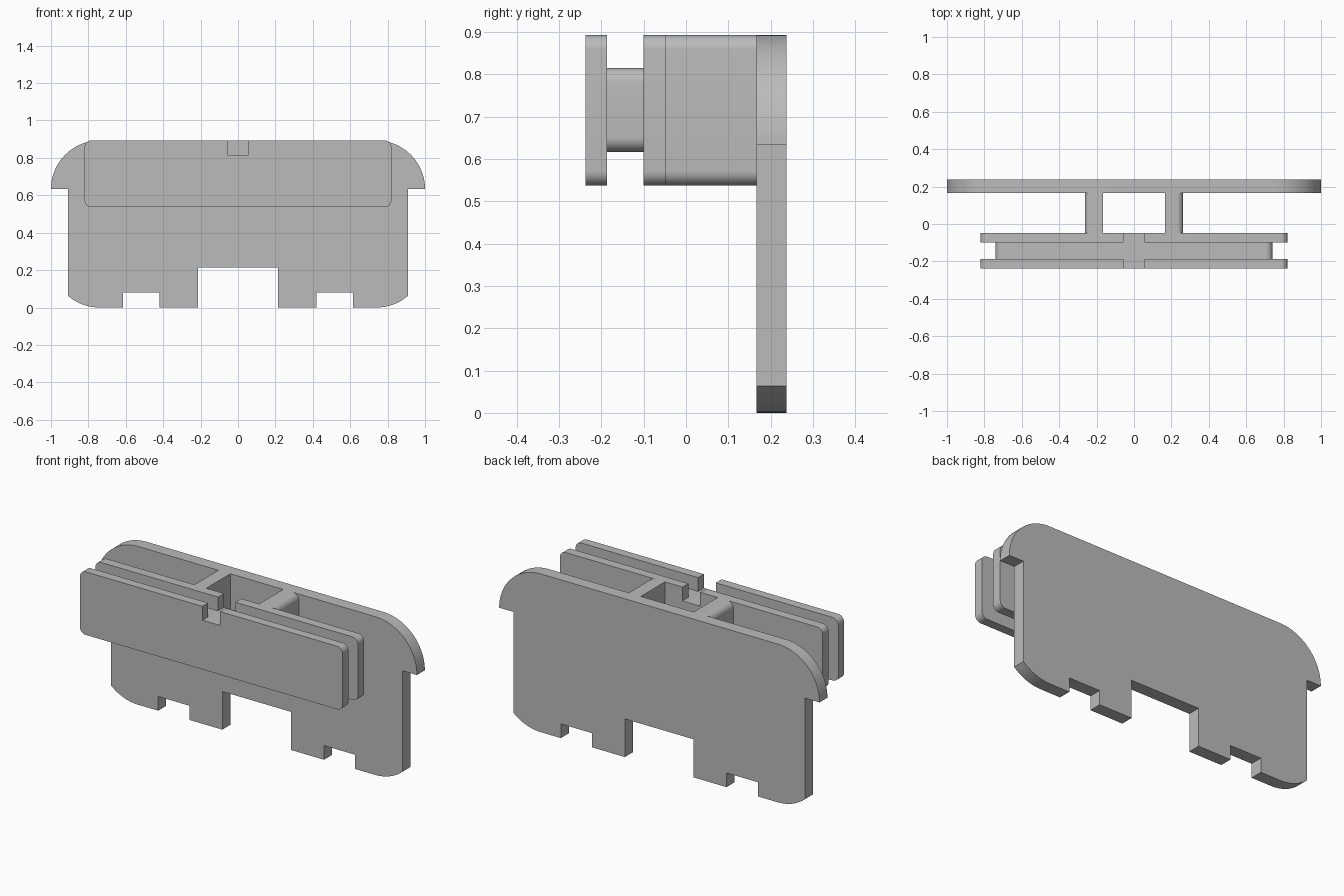
import bpy
import bmesh
from math import cos, sin, pi, radians

if "Cube" in bpy.data.objects:
    bpy.data.objects.remove(bpy.data.objects["Cube"], do_unlink=True)

grey = bpy.data.materials.new("plain_grey")
grey.use_nodes = True
colour = (0.5, 0.5, 0.5, 1)
grey.diffuse_color = colour
grey.node_tree.nodes["Principled BSDF"].inputs["Base Color"].default_value = colour

TOP, LOW = 0.893, 0.537      # height range of the front rails
CORE_TOP, CORE_LOW = 0.815, 0.617
ROUND = 0.035                # small corner radius
BIG = 0.26                   # large backplate radius


def arc(cx, cz, r, start, end, steps=10):
    """Points on an arc in the xz plane, angles in degrees."""
    angles = [radians(start + (end - start) * i / steps) for i in range(steps + 1)]
    return [(cx + r * cos(a), cz + r * sin(a)) for a in angles]


def right_end(x, low, high, r=ROUND):
    """Right-hand end of a bar with two rounded corners, bottom to top."""
    return arc(x - r, low + r, r, -90, 0) + arc(x - r, high - r, r, 0, 90)


def mirrored(half):
    return half + [(-x, z) for x, z in reversed(half)]


def prism(name, outline, front, back):
    """Extrude an xz outline from y = front to y = back."""
    bm = bmesh.new()
    face = bm.faces.new([bm.verts.new((x, front, z)) for x, z in outline])
    extruded = bmesh.ops.extrude_face_region(bm, geom=[face], use_keep_orig=True)
    moved = [g for g in extruded["geom"] if isinstance(g, bmesh.types.BMVert)]
    bmesh.ops.translate(bm, verts=moved, vec=(0, back - front, 0))
    bmesh.ops.recalc_face_normals(bm, faces=bm.faces)
    mesh = bpy.data.meshes.new(name)
    bm.to_mesh(mesh)
    bm.free()
    mesh.materials.append(grey)
    obj = bpy.data.objects.new(name, mesh)
    bpy.context.collection.objects.link(obj)
    bpy.ops.object.select_all(action="DESELECT")
    obj.select_set(True)
    bpy.context.view_layer.objects.active = obj
    bpy.ops.object.shade_smooth_by_angle(angle=radians(30))
    return obj


# Backplate with rounded shoulders and notched feet
half = [(0.215, 0.215), (0.215, 0), (0.42, 0), (0.42, 0.08), (0.615, 0.08), (0.615, 0)]
half += arc(0.74, BIG, BIG, -90, -49.2)
half += [(0.91, 0.633)]
half += arc(0.74, 0.633, BIG, 0, 90, 24)
prism("backplate", mirrored(half), 0.167, 0.238)

# Two front rails, each with a central slot in the top edge
rail = right_end(0.82, LOW, TOP) + [(0.055, TOP), (0.055, CORE_TOP)]
prism("front_rail", mirrored(rail), -0.238, -0.187)
prism("inner_rail", mirrored(rail), -0.1, -0.047)

# Recessed core between the rails
prism("rail_core", mirrored(right_end(0.74, CORE_LOW, CORE_TOP)), -0.187, -0.1)

# Two struts joining the rails to the backplate, rounded on the outer side
strut = [(0.165, LOW)] + right_end(0.263, LOW, TOP) + [(0.165, TOP)]
for side, sign in (("left", 1), ("right", -1)):
    prism(side + "_strut", [(sign * x, z) for x, z in strut], -0.047, 0.167)
